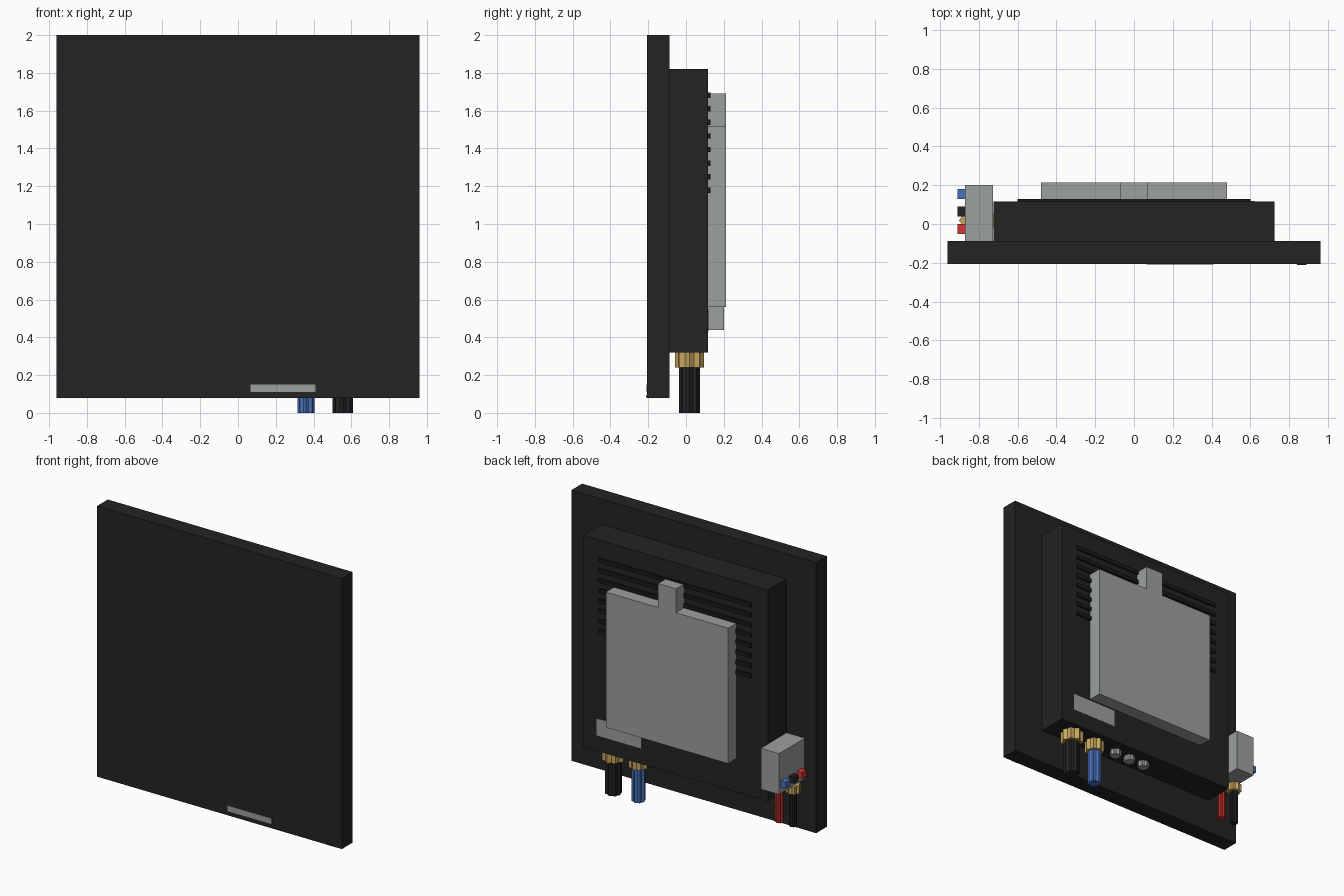
import bpy
import bmesh
import math

cube = bpy.data.objects.get("Cube")
if cube:
    bpy.data.objects.remove(cube)


def material(name, rgb):
    m = bpy.data.materials.new(name)
    m.use_nodes = True
    m.diffuse_color = (*rgb, 1)
    m.node_tree.nodes["Principled BSDF"].inputs["Base Color"].default_value = (*rgb, 1)
    return m


CHARCOAL = material("charcoal", (0.017, 0.017, 0.017))
BLACK = material("vent black", (0.010, 0.010, 0.010))
SILVER = material("silver grey", (0.33, 0.35, 0.345))
GOLD = material("brass", (0.56, 0.38, 0.11))
BLUE = material("blue", (0.065, 0.165, 0.50))
RED = material("red", (0.66, 0.035, 0.035))


def prism(name, outline, axis, low, high, mat):
    """Extrude a 2D outline along z (outline is x, y) or along y (outline is x, z)."""
    bm = bmesh.new()
    place = (lambda u, v, w: (u, v, w)) if axis == "z" else (lambda u, v, w: (u, w, v))
    face = bm.faces.new([bm.verts.new(place(u, v, low)) for u, v in outline])
    top = bmesh.ops.extrude_face_region(bm, geom=[face])["geom"]
    shift = place(0, 0, high - low)
    bmesh.ops.translate(bm, vec=shift, verts=[g for g in top if isinstance(g, bmesh.types.BMVert)])
    bmesh.ops.recalc_face_normals(bm, faces=bm.faces)
    mesh = bpy.data.meshes.new(name)
    bm.to_mesh(mesh)
    bm.free()
    mesh.materials.append(mat)
    obj = bpy.data.objects.new(name, mesh)
    bpy.context.collection.objects.link(obj)
    return obj


def box(name, x, y, z, mat):
    corners = [(x[0], z[0]), (x[1], z[0]), (x[1], z[1]), (x[0], z[1])]
    return prism(name, corners, "y", y[0], y[1], mat)


def fluted(name, x, y, radius, low, high, mat, points=8, ratio=0.8):
    """Upright rod with a fluted, star-shaped section."""
    outline = []
    for i in range(points * 2):
        r = radius * (ratio if i % 2 else 1)
        a = math.pi * i / points
        outline.append((x + r * math.cos(a), y + r * math.sin(a)))
    return prism(name, outline, "z", low, high, mat)


# Front screen panel with its badge strip and small sensor
box("front_panel", (-0.96, 0.96), (-0.207, -0.088), (0.08, 2.0), CHARCOAL)
box("front_strip", (0.065, 0.41), (-0.209, -0.206), (0.11, 0.15), SILVER)
box("front_sensor", (0.84, 0.89), (-0.212, -0.206), (0.082, 0.092), CHARCOAL)

# Rear housing with vent ribs
box("rear_housing", (-0.725, 0.725), (-0.089, 0.117), (0.32, 1.82), CHARCOAL)
for i in range(8):
    z = 1.682 - i * 0.072
    box(f"vent_rib_{i + 1}", (-0.6, 0.6), (0.115, 0.130), (z - 0.014, z + 0.014), BLACK)

# Rear mounting plate with its top tab
plate = [(-0.48, 0.56), (0.48, 0.56), (0.48, 1.52), (0.07, 1.52),
         (0.07, 1.69), (-0.07, 1.69), (-0.07, 1.52), (-0.48, 1.52)]
prism("mounting_plate", plate, "y", 0.115, 0.213, SILVER)

# Rating label on the back
box("rating_label", (0.27, 0.62), (0.116, 0.118), (0.43, 0.55), SILVER)

# Side junction box with four square terminals
box("junction_box", (-0.87, -0.727), (-0.089, 0.2), (0.44, 0.73), SILVER)
for i, (colour, mat) in enumerate([("blue", BLUE), ("black", CHARCOAL), ("red", RED), ("brass", GOLD)]):
    y = 0.155 - i * 0.09
    box(f"{colour}_terminal", (-0.91, -0.868), (y - 0.026, y + 0.026), (0.485, 0.53), mat)

# Cables hanging from brass glands: name, x, radius, gland radius, gland top, gland bottom, cable end
CABLES = [
    ("main_black", 0.555, 0.055, 0.077, 0.32, 0.24, 0.0, CHARCOAL),
    ("main_blue", 0.36, 0.046, 0.066, 0.32, 0.24, 0.0, BLUE),
    ("box_red", -0.745, 0.027, 0.05, 0.44, 0.385, 0.145, RED),
    ("box_black", -0.853, 0.027, 0.05, 0.44, 0.385, 0.145, CHARCOAL),
]
for name, x, r, gland_r, top, mid, end, mat in CABLES:
    fluted(name + "_gland", x, 0.018, gland_r, mid, top + 0.002, GOLD)
    fluted(name + "_cable", x, 0.018, r, end, mid + 0.002, mat)

# Small sockets under the housing
for i in range(3):
    fluted(f"bottom_socket_{i + 1}", 0.175 - i * 0.12, 0.018, 0.039, 0.28, 0.322, SILVER)
